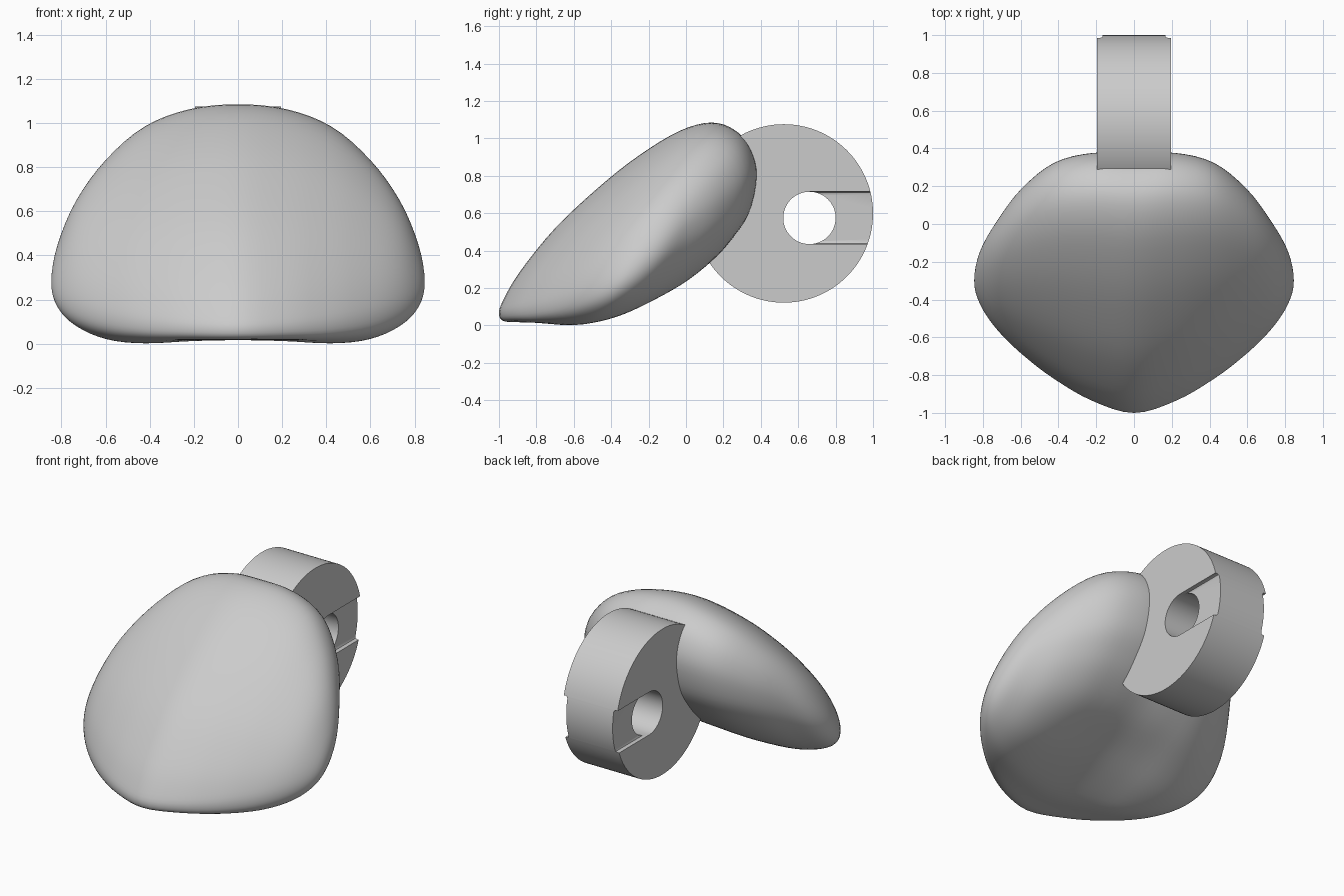
import bpy, bmesh, math
from mathutils import Vector

cube = bpy.data.objects.get("Cube")
if cube:
    bpy.data.objects.remove(cube, do_unlink=True)

grey = bpy.data.materials.new("light grey")
grey.use_nodes = True
grey.diffuse_color = (0.6, 0.6, 0.6, 1)
grey.node_tree.nodes["Principled BSDF"].inputs["Base Color"].default_value = (0.6, 0.6, 0.6, 1)


def spline(p0, p1, p2, p3, t):
    """Catmull-Rom point between p1 and p2."""
    return 0.5 * (2 * p1 + (p2 - p0) * t + (2 * p0 - 5 * p1 + 4 * p2 - p3) * t * t
                  + (3 * p1 - p0 - 3 * p2 + p3) * t ** 3)


def make_object(name, bm):
    bmesh.ops.recalc_face_normals(bm, faces=bm.faces)
    mesh = bpy.data.meshes.new(name)
    bm.to_mesh(mesh)
    bm.free()
    mesh.materials.append(grey)
    ob = bpy.data.objects.new(name, mesh)
    bpy.context.collection.objects.link(ob)
    return ob


def smooth(ob, degrees):
    bpy.ops.object.select_all(action='DESELECT')
    ob.select_set(True)
    bpy.context.view_layer.objects.active = ob
    bpy.ops.object.shade_smooth_by_angle(angle=math.radians(degrees))


# Pad: centre profile (y, z, hollow of the underside)
profile = [Vector(p) for p in (
    (-1, .06, 0), (-.98, .13, 0), (-.89, .285, 0), (-.7, .52, 0), (-.46, .745, 0),
    (-.25, .91, 0), (-.035, 1.04, 0), (.135, 1.085, 0), (.26, 1.045, 0), (.34, .95, 0),
    (.373, .805, 0), (.33, .605, 0), (.23, .455, 0), (.12, .34, 0), (-.035, .225, .01),
    (-.25, .12, .03), (-.46, .045, .035), (-.7, 0, .022), (-.86, .008, .01), (-.97, .022, 0))]
count = len(profile)
loop = [spline(*(profile[(i + k) % count] for k in (-1, 0, 1, 2)), s / 4)
        for i in range(count) for s in range(4)]
n = len(loop)

# Pad: section extents (y min, y max, z min, z max) at equal angles from centre to side
extents = [Vector(e) for e in (
    (-1, .375, 0, 1.085), (-.937, .378, 0, 1.063), (-.82, .325, 0, .985),
    (-.685, .185, .022, .835), (-.55, .005, .08, .65), (-.42, -.15, .165, .45),
    (-.3, -.3, .28, .28))]
LEAN = math.radians(48)


def extent(i):
    """Mirrored at the centre, and turned over past the side."""
    if i > 6:
        a, b, c, d = extents[12 - i]
        return Vector((b, a, d, c))
    return extents[abs(i)]


def section(step):
    """Centre profile that turns into a leaning ellipse towards the sides."""
    i, s = divmod(abs(step), 4)
    y0, y1, z0, z1 = spline(*(extent(i + k) for k in (-1, 0, 1, 2)), s / 4)
    across = math.sin(math.pi / 2 * step / 24)
    x = .846 * across
    blend = across ** 2
    hollow = max(0, 1 - (x / .55) ** 2) ** 2
    points = []
    for j, p in enumerate(loop):
        t = math.pi - math.tau * j / n
        u = (1 - blend) * (p.x + 1) / 1.375 + blend * (1 + math.cos(t)) / 2
        v = (1 - blend) * p.y / 1.085 + blend * (1 + math.cos(t - LEAN)) / 2
        points.append((x, y0 + (y1 - y0) * u, z0 + (z1 - z0) * v + p.z * hollow))
    return points


bm = bmesh.new()
rings = [[bm.verts.new(c) for c in section(step)] for step in range(-23, 24)]
for a, b in zip(rings, rings[1:]):
    for j in range(n):
        k = (j + 1) % n
        bm.faces.new((a[j], a[k], b[k], b[j]))
for ring, side in ((rings[0], -1), (rings[-1], 1)):
    pole = bm.verts.new((side * .846, -.3, .28))
    for j in range(n):
        bm.faces.new((ring[j], ring[(j + 1) % n], pole))
smooth(make_object("pad", bm), 80)


def cylinder(name, radius, width, y, z, sides):
    bm = bmesh.new()
    bmesh.ops.create_cone(bm, cap_ends=True, segments=sides, radius1=radius,
                          radius2=radius, depth=width)
    for v in bm.verts:
        v.co = (v.co.z, v.co.x + y, v.co.y + z)
    return make_object(name, bm)


def slot(side):
    """Shallow channel from the bore to the rim, with a rounded floor."""
    bm = bmesh.new()
    outline = [(.3, -.14), (.182, -.14), (.172, -.136), (.168, -.126)]
    outline += [(x, -z) for x, z in reversed(outline)]
    face = bm.faces.new([bm.verts.new((side * x, .66, .575 + z)) for x, z in outline])
    out = bmesh.ops.extrude_face_region(bm, geom=[face])["geom"]
    bmesh.ops.translate(bm, vec=(0, .6, 0), verts=[g for g in out if isinstance(g, bmesh.types.BMVert)])
    return make_object("slot_cutter", bm)


# Mount: thick disc with a through bore and a channel on each side
mount = cylinder("mount_disc", .477, .39, .523, .599, 128)
cutters = [cylinder("bore_cutter", .14, 1, .66, .575, 64), slot(1), slot(-1)]
bpy.context.view_layer.objects.active = mount
for cutter in cutters:
    cutter.hide_render = True
    mod = mount.modifiers.new("cut", 'BOOLEAN')
    mod.operation = 'DIFFERENCE'
    mod.solver = 'EXACT'
    mod.object = cutter
    bpy.ops.object.modifier_apply(modifier=mod.name)
    bpy.data.objects.remove(cutter, do_unlink=True)
smooth(mount, 35)
